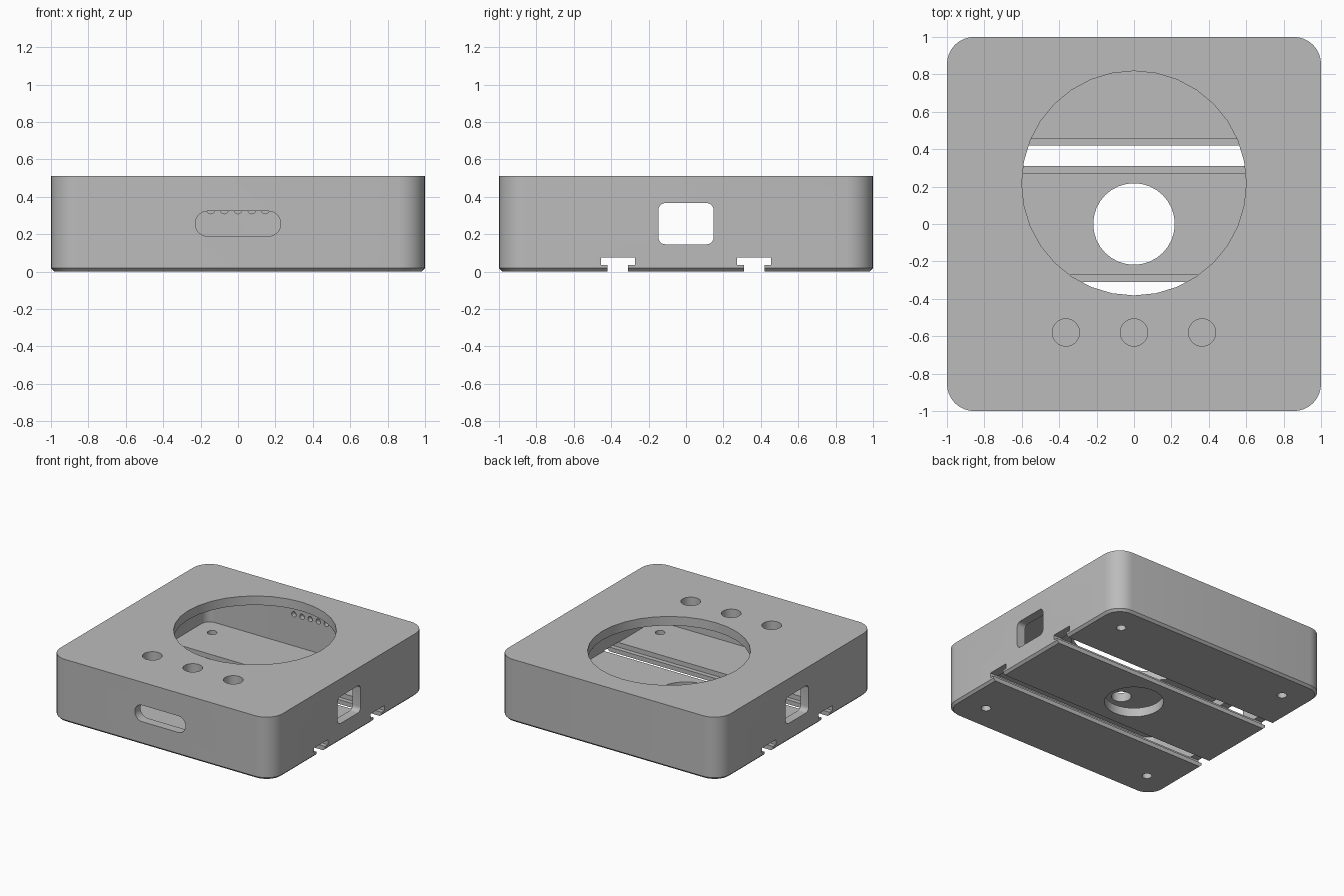
import bpy, math
from mathutils import Vector

cube = bpy.data.objects.get("Cube")
if cube:
    bpy.data.objects.remove(cube, do_unlink=True)

HEIGHT = 0.51
WALL = 0.073

grey = bpy.data.materials.new("plain grey")
grey.use_nodes = True
colour = (0.5, 0.5, 0.5, 1)
grey.diffuse_color = colour
grey.node_tree.nodes["Principled BSDF"].inputs["Base Color"].default_value = colour


def rounded(w, h, r, steps=8):
    """Outline of a rounded rectangle with half sizes w, h."""
    pts = []
    for quarter, (sx, sy) in enumerate([(1, 1), (-1, 1), (-1, -1), (1, -1)]):
        for i in range(steps + 1):
            a = math.pi / 2 * (quarter + i / steps)
            pts.append((sx * (w - r) + r * math.cos(a), sy * (h - r) + r * math.sin(a)))
    return pts


def rectangle(w, h):
    return [(w, h), (-w, h), (-w, -h), (w, -h)]


def circle(r, sides=32):
    return [(r * math.cos(2 * math.pi * i / sides), r * math.sin(2 * math.pi * i / sides))
            for i in range(sides)]


def loft(name, layers, axis="z", centre=(0, 0, 0)):
    """Solid through (outline, distance) layers stacked along an axis."""
    place = {"x": lambda u, v, d: (d, u, v),
             "y": lambda u, v, d: (v, d, u),
             "z": lambda u, v, d: (u, v, d)}[axis]
    n = len(layers[0][0])
    verts = [Vector(place(u, v, d)) + Vector(centre) for outline, d in layers for u, v in outline]
    faces = [tuple(reversed(range(n))), tuple(range(len(verts) - n, len(verts)))]
    for k in range(len(layers) - 1):
        for i in range(n):
            j = (i + 1) % n
            faces.append((k * n + i, k * n + j, k * n + n + j, k * n + n + i))
    mesh = bpy.data.meshes.new(name)
    mesh.from_pydata(verts, [], faces)
    mesh.materials.append(grey)
    obj = bpy.data.objects.new(name, mesh)
    bpy.context.collection.objects.link(obj)
    return obj


def cut(outline, start, end, axis="z", centre=(0, 0, 0)):
    """Subtract a prism from the case."""
    cutter = loft("cutter", [(outline, start), (outline, end)], axis, centre)
    cutter.hide_render = True
    mod = case.modifiers.new("cut", "BOOLEAN")
    mod.operation = "DIFFERENCE"
    mod.solver = "EXACT"
    mod.object = cutter
    bpy.context.view_layer.objects.active = case
    bpy.ops.object.modifier_apply(modifier=mod.name)
    bpy.data.objects.remove(cutter, do_unlink=True)


# Outer body with a chamfered foot
CHAMFER = 0.018
case = loft("case", [
    (rounded(1 - CHAMFER, 1 - CHAMFER, 0.145 - CHAMFER), 0),
    (rounded(1, 1, 0.145), CHAMFER),
    (rounded(1, 1, 0.145), HEIGHT)])

# Hollow interior
cut(rounded(1 - WALL, 1 - WALL, 0.145 - WALL), WALL, HEIGHT - WALL)

# Large round opening and three button holes in the lid
cut(circle(0.6), 0.3, 0.6, centre=(0, 0.218, 0))
for x in (-0.364, 0, 0.364):
    cut(circle(0.073), 0.3, 0.6, centre=(x, -0.58, 0))

# Central floor hole and corner screw holes
cut(circle(0.218), -0.1, 0.2)
for x in (-0.774, 0.774):
    for y in (-0.774, 0.774):
        cut(circle(0.036, 24), -0.1, 0.2, centre=(x, y, 0))

# Stepped strap slots across the floor
for y in (-0.364, 0.364):
    cut(rectangle(0.091, 0.0205), -1.1, 1.1, "x", (0, y, 0.0555))
    cut(rectangle(0.0545, 0.06), -1.1, 1.1, "x", (0, y, 0))

# Side windows, front slot
cut(rounded(0.147, 0.11, 0.036), -1.1, 1.1, "x", (0, 0, 0.256))
cut(rounded(0.067, 0.228, 0.066), -1.1, -0.85, "y", (0, 0, 0.256))

# Blind row of small holes inside the back wall
for i in range(-2, 3):
    cut(circle(0.021, 20), 0.88, 0.965, "y", (i * 0.073, 0, 0.33))

# Smooth rounded corners, keep the edges crisp
bpy.ops.object.select_all(action="DESELECT")
case.select_set(True)
bpy.context.view_layer.objects.active = case
bpy.ops.object.shade_smooth_by_angle(angle=math.radians(30))
